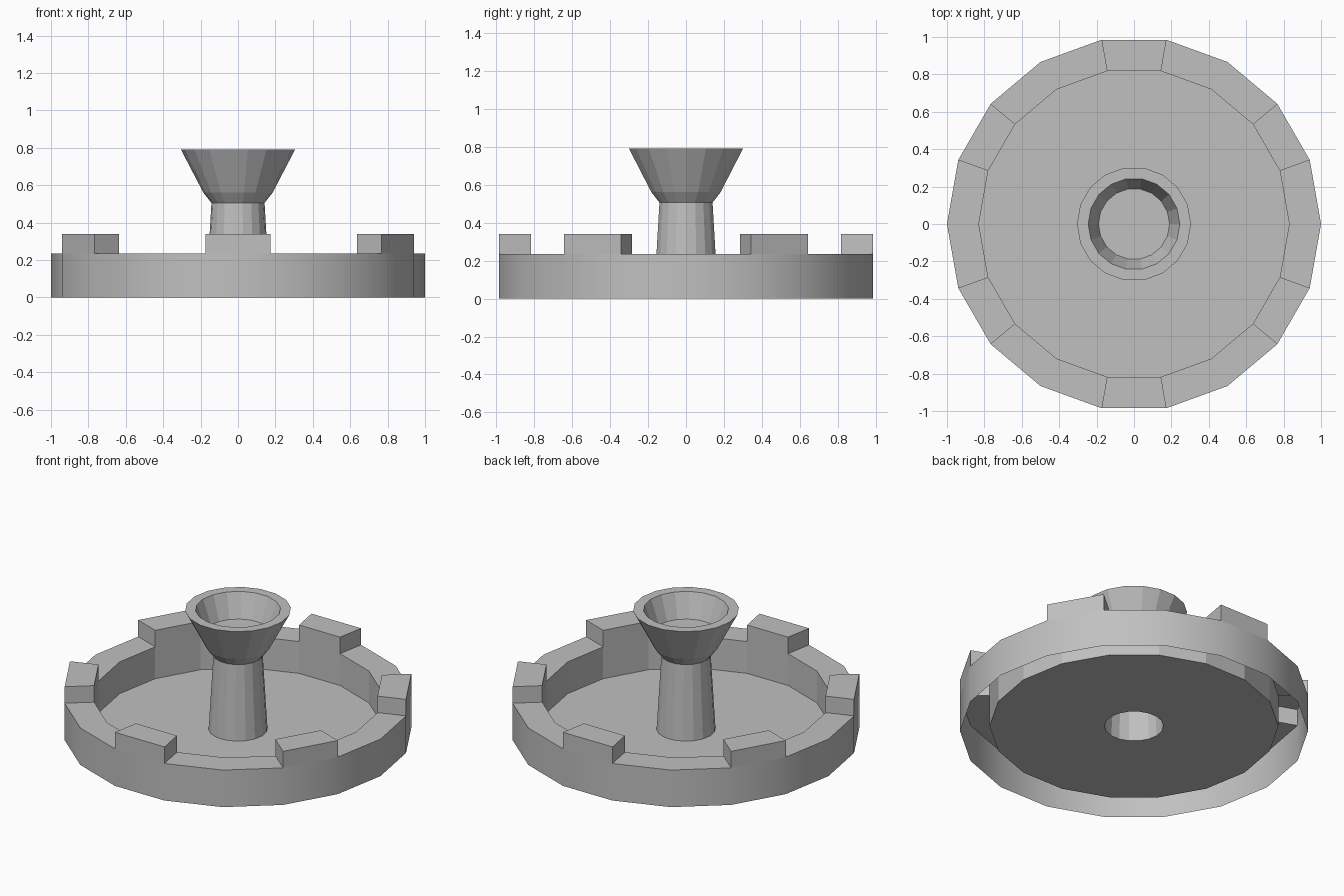
import bpy, bmesh
from math import cos, sin, tau

SIDES = 18

if "Cube" in bpy.data.objects:
    bpy.data.objects.remove(bpy.data.objects["Cube"], do_unlink=True)

grey = bpy.data.materials.new("plain grey")
grey.use_nodes = True
colour = (0.53, 0.53, 0.53, 1)
grey.diffuse_color = colour
grey.node_tree.nodes["Principled BSDF"].inputs["Base Color"].default_value = colour


def lathe(bm, profile, cap=False):
    """Turn (radius, height) points about z; return one list of faces per band."""
    rings = [[bm.verts.new((r * cos(tau * i / SIDES), r * sin(tau * i / SIDES), z))
              for i in range(SIDES)] for r, z in profile]
    bands = []
    for a, b in zip(rings, rings[1:]):
        bands.append([bm.faces.new((a[i], a[(i + 1) % SIDES], b[(i + 1) % SIDES], b[i]))
                      for i in range(SIDES)])
    if cap:
        bm.faces.new(rings[-1])
    return bands


def finish(bm, name):
    mesh = bpy.data.meshes.new(name)
    bm.normal_update()
    bm.to_mesh(mesh)
    bm.free()
    mesh.materials.append(grey)
    obj = bpy.data.objects.new(name, mesh)
    bpy.context.collection.objects.link(obj)
    return obj


# Hollow tray: outer wall, rim, inner wall and floor with a central hole
bm = bmesh.new()
outer, rim, inner, floor = lathe(
    bm, [(1, 0), (1, 0.235), (0.83, 0.235), (0.83, 0.033), (0.17, 0.033)])

# Raised blocks on every third rim segment
raised = bmesh.ops.extrude_discrete_faces(bm, faces=rim[1::3])["faces"]
bmesh.ops.translate(bm, vec=(0, 0, 0.105), verts=[v for f in raised for v in f.verts])

# Round outer wall with crisp top and bottom edges
for face in outer:
    face.smooth = True
    for edge in face.edges:
        a, b = edge.verts
        if abs(a.co.z - b.co.z) < 0.01:
            edge.smooth = False
finish(bm, "crenellated_tray")

# Tapered pillar flaring into a thick-rimmed cup
bm = bmesh.new()
lathe(bm, [(0.17, 0.033), (0.142, 0.505), (0.185, 0.56), (0.305, 0.79),
           (0.245, 0.79), (0.19, 0.64)], cap=True)
finish(bm, "pillar_cup")
